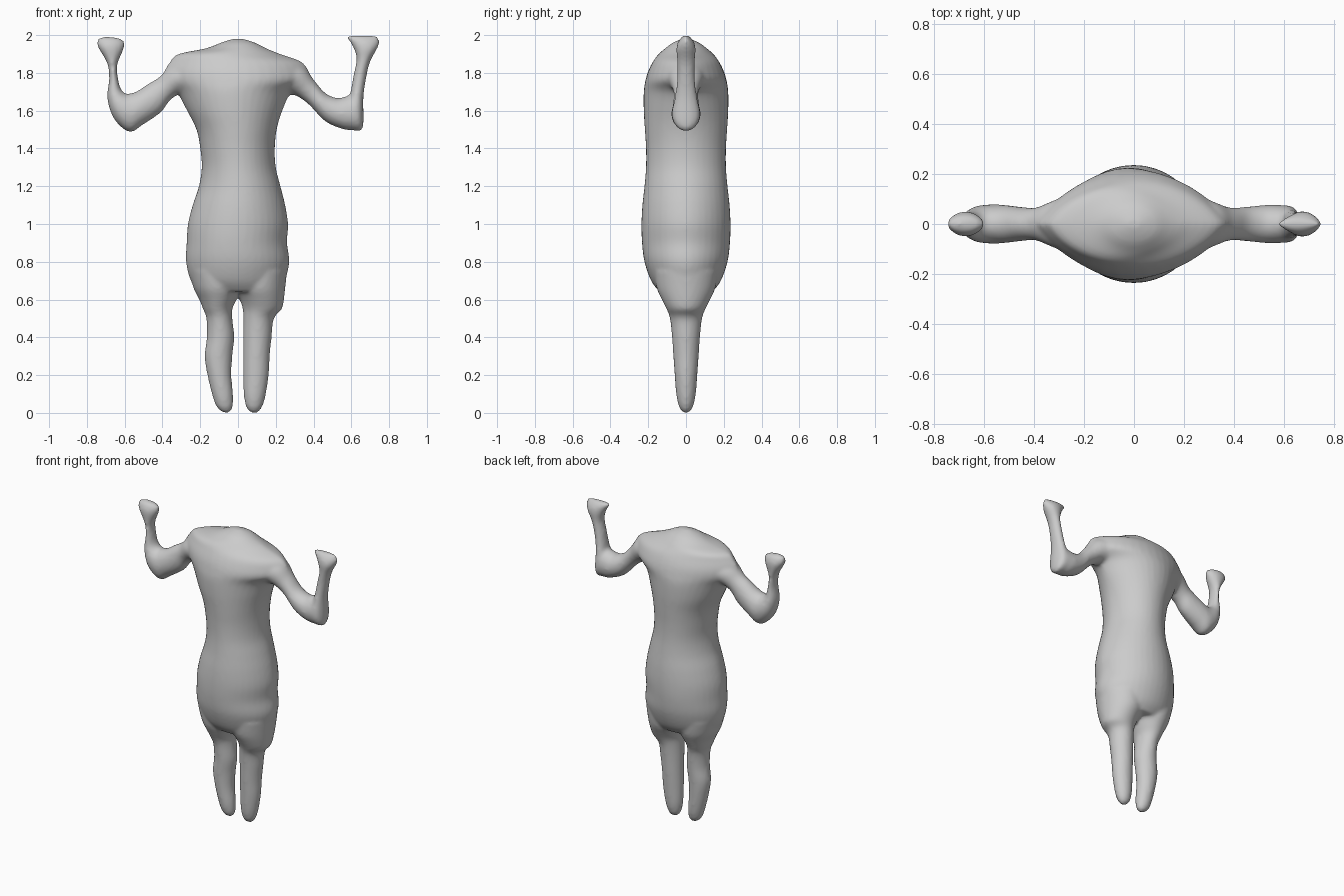
import bpy, bmesh, math
from mathutils import Vector

SIDES, STEPS = 40, 5


def spline(a, b, c, d, t):
    # Catmull-Rom interpolation between b and c
    return 0.5 * (2 * b + (c - a) * t + (2 * a - 5 * b + 4 * c - d) * t * t
                  + (3 * b - a - 3 * c + d) * t ** 3)


def loft(bm, stations):
    # Station: edge point (x, z), opposite edge point (x, z), half depth, pinch
    st = [Vector(s) for s in stations]
    fine = []
    for i in range(len(st) - 1):
        a, d = st[max(i - 1, 0)], st[min(i + 2, len(st) - 1)]
        fine += [spline(a, st[i], st[i + 1], d, k / STEPS) for k in range(STEPS)]
    fine.append(st[-1])
    rings = []
    for x0, z0, x1, z1, depth, pinch in fine:
        ring = []
        for k in range(SIDES):
            ang = 2 * math.pi * k / SIDES
            u, s = (1 - math.cos(ang)) / 2, math.sin(ang)
            y = math.copysign(abs(s) ** pinch, s) * max(depth, 0.002)
            ring.append(bm.verts.new((x0 + (x1 - x0) * u, y, z0 + (z1 - z0) * u)))
        rings.append(ring)
    for r, q in zip(rings, rings[1:]):
        for k in range(SIDES):
            n = (k + 1) % SIDES
            bm.faces.new((r[k], r[n], q[n], q[k]))
    bm.faces.new(rings[0][::-1])
    bm.faces.new(rings[-1])


def level(z, left, right, depth, pinch=1.1):
    return (left, z, right, z, depth, pinch)


# Torso, crotch to neck
torso = [level(*s) for s in [
    (.64, -.20, .23, .14), (.70, -.25, .25, .185), (.80, -.275, .272, .22),
    (.90, -.272, .26, .233), (1.0, -.265, .265, .236), (1.1, -.24, .25, .231),
    (1.2, -.207, .225, .22), (1.3, -.192, .20, .212), (1.4, -.20, .195, .212),
    (1.5, -.22, .205, .218), (1.6, -.27, .235, .224, 1.2),
    (1.7, -.325, .285, .224, 1.4), (1.76, -.385, .375, .215, 1.6),
    (1.81, -.39, .375, .20, 1.6), (1.86, -.36, .335, .175, 1.5),
    (1.90, -.315, .225, .145, 1.4), (1.93, -.17, .15, .11, 1.2),
    (1.96, -.09, .09, .07, 1), (1.98, -.03, .03, .02, 1)]]

# Legs, hip to foot
leg_left = [level(*s) for s in [
    (.75, -.26, .03, .17), (.66, -.235, .02, .155), (.60, -.205, -.008, .128),
    (.55, -.185, -.03, .103), (.50, -.167, -.03, .085), (.40, -.165, -.02, .074),
    (.30, -.177, -.03, .067), (.20, -.162, -.035, .06), (.10, -.138, -.026, .052),
    (.04, -.118, -.026, .04), (.012, -.095, -.036, .025), (0, -.075, -.05, .008)]]
leg_right = [level(*s) for s in [
    (.75, -.03, .26, .17), (.66, -.02, .25, .155), (.60, .01, .243, .128),
    (.55, .025, .232, .103), (.50, .028, .19, .085), (.40, .027, .178, .074),
    (.30, .027, .168, .067), (.20, .027, .163, .06), (.10, .03, .148, .052),
    (.04, .04, .132, .04), (.012, .055, .115, .025), (0, .075, .10, .008)]]

# Arms, shoulder to hand: upper/inner edge, lower/outer edge
arm_left = [
    (-.25, 1.88, -.22, 1.68, .13, 1.2), (-.36, 1.83, -.30, 1.69, .09, 1.1),
    (-.42, 1.775, -.36, 1.655, .066, 1), (-.475, 1.742, -.41, 1.59, .067, 1),
    (-.53, 1.705, -.505, 1.525, .076, 1), (-.565, 1.692, -.575, 1.487, .078, 1),
    (-.595, 1.69, -.655, 1.555, .073, 1), (-.62, 1.715, -.692, 1.665, .056, 1),
    (-.635, 1.77, -.682, 1.77, .046, 1), (-.64, 1.84, -.692, 1.85, .045, 1),
    (-.61, 1.915, -.738, 1.93, .05, 1), (-.60, 1.95, -.748, 1.96, .044, 1.1),
    (-.61, 1.975, -.738, 1.983, .03, 1.2), (-.645, 1.987, -.70, 1.992, .01, 1)]
arm_right = [
    (.22, 1.88, .20, 1.68, .13, 1.2), (.34, 1.84, .29, 1.685, .09, 1.1),
    (.40, 1.765, .37, 1.637, .066, 1), (.46, 1.695, .46, 1.545, .07, 1),
    (.52, 1.667, .55, 1.504, .077, 1), (.56, 1.672, .605, 1.497, .076, 1),
    (.59, 1.685, .66, 1.508, .072, 1), (.60, 1.72, .664, 1.67, .055, 1),
    (.612, 1.79, .68, 1.78, .046, 1), (.628, 1.87, .70, 1.86, .047, 1),
    (.615, 1.925, .735, 1.925, .051, 1), (.59, 1.967, .75, 1.96, .042, 1.2),
    (.573, 1.99, .742, 1.985, .025, 1.2), (.585, 1.998, .735, 1.998, .01, 1)]

# Fuse the lofted limbs and torso into one smooth body
parts = []
for name, stations in [("torso", torso), ("left_leg", leg_left), ("right_leg", leg_right),
                       ("left_arm", arm_left), ("right_arm", arm_right)]:
    bm = bmesh.new()
    loft(bm, stations)
    bmesh.ops.recalc_face_normals(bm, faces=bm.faces)
    me = bpy.data.meshes.new(name)
    bm.to_mesh(me)
    bm.free()
    ob = bpy.data.objects.new(name, me)
    bpy.context.collection.objects.link(ob)
    parts.append(ob)

bpy.ops.object.select_all(action='DESELECT')
for ob in parts:
    ob.select_set(True)
body = parts[0]
bpy.context.view_layer.objects.active = body
bpy.ops.object.join()
body.name = "body"

remesh = body.modifiers.new("fuse", 'REMESH')
remesh.mode = 'VOXEL'
remesh.voxel_size = 0.011
remesh.use_smooth_shade = True
relax = body.modifiers.new("relax", 'SMOOTH')
relax.factor = 0.5
relax.iterations = 6
